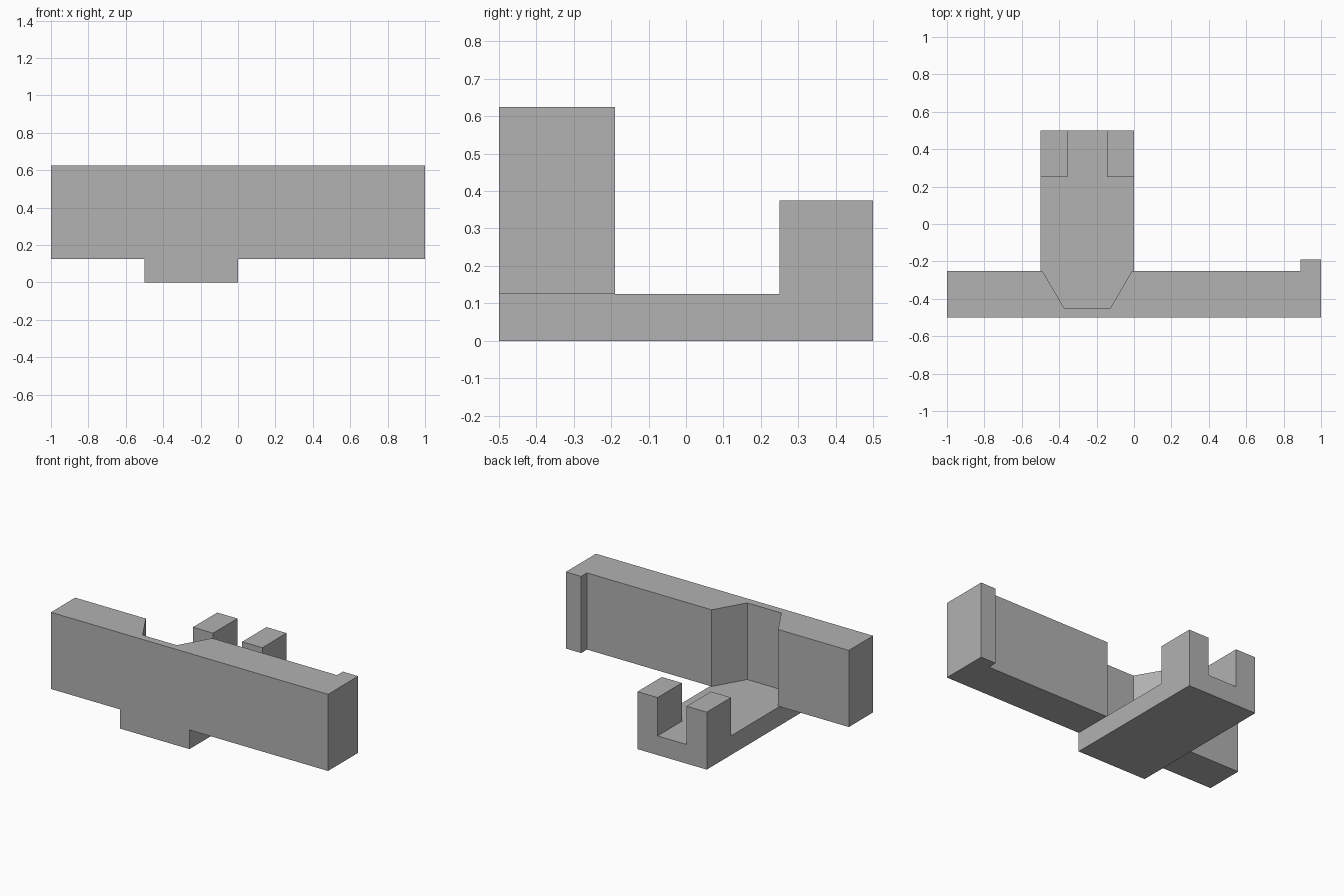
import bpy
import bmesh

cube = bpy.data.objects.get("Cube")
if cube:
    bpy.data.objects.remove(cube, do_unlink=True)

# Single plain grey material
GREY = (0.445, 0.445, 0.445, 1)
grey = bpy.data.materials.new("plain grey")
grey.use_nodes = True
grey.diffuse_color = GREY
grey.node_tree.nodes["Principled BSDF"].inputs["Base Color"].default_value = GREY


def prism(name, outline, bottom, top):
    """Extrude a counter-clockwise plan outline between two heights."""
    bm = bmesh.new()
    face = bm.faces.new([bm.verts.new((x, y, bottom)) for x, y in outline])
    result = bmesh.ops.extrude_face_region(bm, geom=[face], use_keep_orig=True)
    raised = [v for v in result["geom"] if isinstance(v, bmesh.types.BMVert)]
    bmesh.ops.translate(bm, verts=raised, vec=(0, 0, top - bottom))
    bmesh.ops.recalc_face_normals(bm, faces=bm.faces)
    mesh = bpy.data.meshes.new(name)
    bm.to_mesh(mesh)
    bm.free()
    mesh.materials.append(grey)
    obj = bpy.data.objects.new(name, mesh)
    bpy.context.collection.objects.link(obj)
    return obj


def rectangle(x0, x1, y0, y1):
    return [(x0, y0), (x1, y0), (x1, y1), (x0, y1)]


FLOOR = 0.125    # top of the base bar
MID = -0.25      # centre line of the base bar and notch

# Long front wall with a tapered notch and an end lip at the back
prism("front_wall", [
    (-1, -0.5), (1, -0.5), (1, -0.19), (0.89, -0.19), (0.89, -0.25),
    (MID + 0.24, -0.25), (MID + 0.123, -0.45),
    (MID - 0.123, -0.45), (MID - 0.24, -0.25), (-1, -0.25),
], FLOOR, 0.625)

# Bar running front to back under the wall
prism("base_bar", rectangle(MID - 0.25, MID + 0.25, -0.5, 0.5), 0, FLOOR)

# Pair of upright posts at the rear end of the bar
for name, side in (("left_post", 1), ("right_post", -1)):
    xs = sorted((MID + side * 0.105, MID + side * 0.25))
    prism(name, rectangle(*xs, 0.25, 0.5), FLOOR, 0.375)
